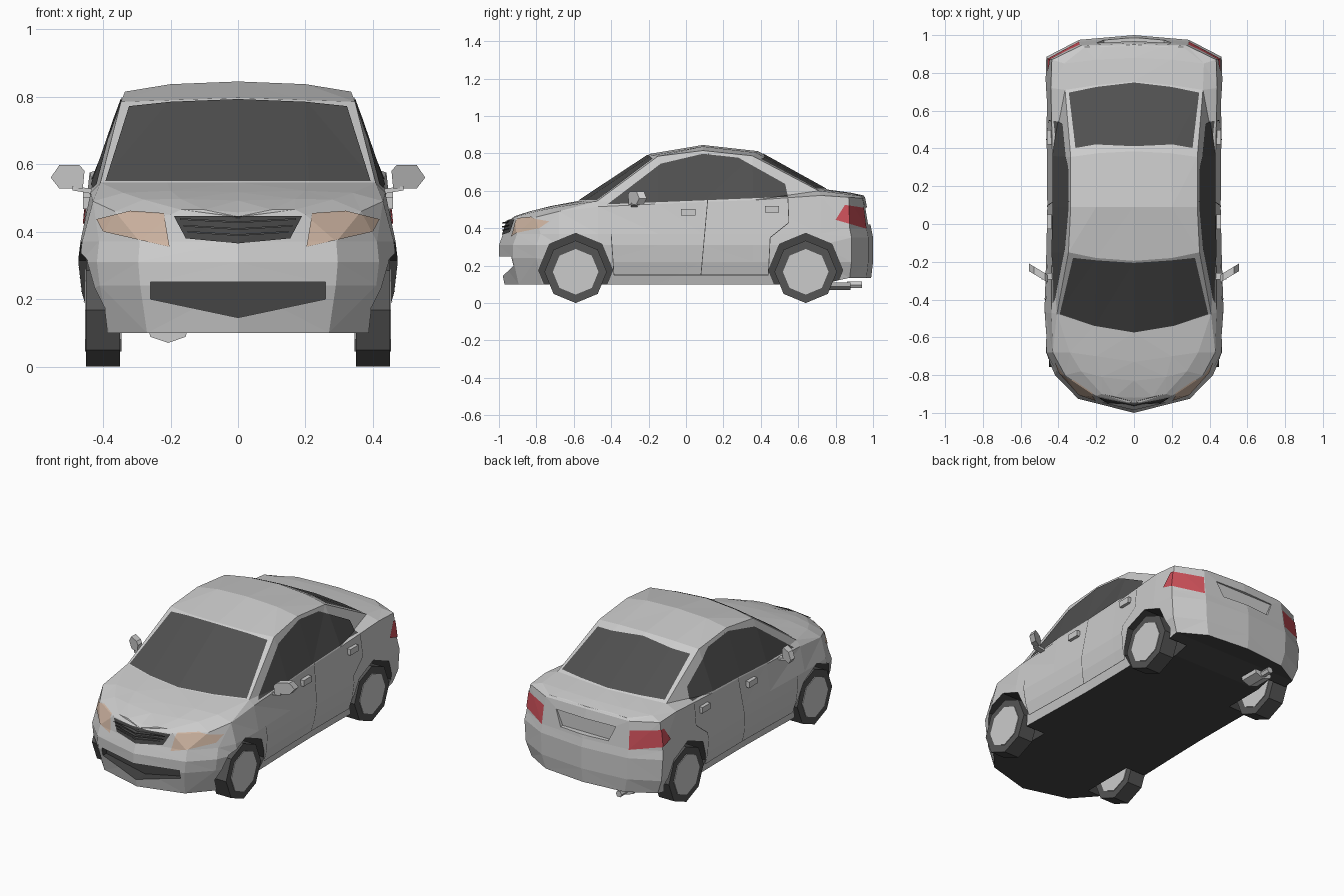
import bpy, bmesh, math
from mathutils import Vector

if "Cube" in bpy.data.objects:
    bpy.data.objects.remove(bpy.data.objects["Cube"])


def colour(name, r, g, b):
    m = bpy.data.materials.new(name)
    m.diffuse_color = (r, g, b, 1)
    m.use_nodes = True
    m.node_tree.nodes["Principled BSDF"].inputs["Base Color"].default_value = m.diffuse_color
    return m


PAINT = colour("paint", .55, .55, .55)
DARK = colour("dark_trim", .06, .06, .06)
TYRE = colour("tyre_rubber", .09, .09, .09)
GLASS = colour("tinted_glass", .08, .08, .08)
AMBER = colour("headlight_lens", .62, .46, .36)
RED = colour("tail_lens", .6, .08, .1)


def add(name, bm, *mats):
    me = bpy.data.meshes.new(name)
    bm.to_mesh(me)
    ob = bpy.data.objects.new(name, me)
    bpy.context.collection.objects.link(ob)
    for m in mats:
        me.materials.append(m)
    return ob


def prism(name, ring, depth, *mats):
    """Solid from a 3D outline pushed along a vector."""
    bm = bmesh.new()
    a = [bm.verts.new(p) for p in ring]
    b = [bm.verts.new(Vector(p) + Vector(depth)) for p in ring]
    bm.faces.new(a)
    bm.faces.new(b)
    for i in range(len(a)):
        j = (i + 1) % len(a)
        bm.faces.new((a[i], a[j], b[j], b[i]))
    bmesh.ops.recalc_face_normals(bm, faces=bm.faces)
    return add(name, bm, *mats)


def disc(name, x, y, z, r, depth, mat, n=8):
    ring = [(x - depth / 2, y + r * math.cos(i * math.tau / n), z + r * math.sin(i * math.tau / n))
            for i in range(n)]
    return prism(name, ring, (depth, 0, 0), mat)


# Body shell: rows run from nose to tail round the plan outline, stacked floor to roof
plan = [(0, -1), (.29, -.925), (.41, -.80), (.46, -.68), (.465, -.47), (.455, -.15), (.45, .09),
        (.452, .36), (.46, .72), (.455, .885), (.285, .975), (0, 1)]


def side_row(w, df, dr, zf, zm, zr):
    return [(x * w, y + (df if j < 3 else dr if j > 8 else 0), zf if j < 3 else zr if j > 8 else zm)
            for j, (x, y) in enumerate(plan)]


floor = side_row(.93, .03, -.01, .10, .10, .135)
belt = [(0, -.955, .44), (.20, -.91, .45), (.365, -.80, .46), (.43, -.68, .49), (.437, -.47, .515),
        (.435, -.15, .53), (.43, .09, .54), (.432, .36, .55), (.44, .72, .575), (.435, .87, .565),
        (.28, .945, .56), (0, .957, .565)]
rail = [(0, -.942, .444), (.17, -.90, .465), (.28, -.78, .495), (.34, -.68, .515), (.408, -.475, .545),
        (.347, -.15, .785), (.335, .09, .815), (.335, .355, .787), (.365, .71, .60), (.37, .85, .583),
        (.26, .937, .572), (0, .95, .575)]
mid = [(0, -.942, .444), (.10, -.915, .465), (.17, -.81, .497), (.20, -.70, .521), (.21, -.54, .546),
       (.20, -.18, .79), (.20, .09, .837), (.19, .375, .804), (.20, .735, .605), (.20, .87, .588),
       (.15, .937, .576), (0, .95, .575)]
spine = [(-.942, .444), (-.92, .457), (-.83, .492), (-.73, .517), (-.575, .546), (-.195, .797),
         (.09, .845), (.385, .812), (.755, .607), (.88, .59), (.937, .578), (.95, .575)]
rows = [[(0, y, z) for x, y, z in floor], floor,
        side_row(1.0, 0, 0, .24, .22, .22), side_row(1.02, 0, 0, .31, .31, .35),
        side_row(1.005, .022, -.01, .37, .37, .40),
        belt, rail, mid, [(0, y, z) for y, z in spine]]
shell = bmesh.new()
for s in (1, -1):
    grid = [[shell.verts.new((x * s, y, z)) for x, y, z in row] for row in rows]
    for i in range(len(rows) - 1):
        for j in range(len(plan) - 1):
            f = shell.faces.new((grid[i][j], grid[i][j + 1], grid[i + 1][j + 1], grid[i + 1][j]))
            f.material_index = 1 if i == 0 else 0
bmesh.ops.remove_doubles(shell, verts=shell.verts, dist=1e-4)
bmesh.ops.triangulate(shell, faces=shell.faces)
bmesh.ops.recalc_face_normals(shell, faces=shell.faces)
shell.normal_update()
body = add("body", shell, PAINT, DARK)

# Wheel arches, lower intake and plate recess cut out of the body
cutters = [disc("arch_cutter", s * .45, y, .175, .198, .3, DARK) for s in (1, -1) for y in (-.59, .64)]
intake = [(-.26, .25), (.26, .25), (.26, .20), (0, .145), (-.26, .20)]
cutters.append(prism("intake_cutter", [(x, -1.05, z) for x, z in intake], (0, .16, 0), DARK))
plate = [(-.2, .51), (.2, .51), (.16, .42), (-.16, .42)]
cutters.append(prism("plate_cutter", [(x, .952, z) for x, z in plate], (0, .1, 0), PAINT))
bpy.context.view_layer.objects.active = body
for c in cutters:
    c.hide_render = True
    m = body.modifiers.new("cut", 'BOOLEAN')
    m.operation, m.solver, m.object = 'DIFFERENCE', 'EXACT', c
    m.material_mode = 'TRANSFER'
    bpy.ops.object.modifier_apply(modifier=m.name)
    bpy.data.objects.remove(c)


def inlay(name, outline, direction, mat, off=.005):
    """Trim a copy of the shell to a convex outline seen along an axis."""
    d = Vector(direction)
    pts = [Vector((0, a, b)) if d.x else Vector((a, 0, b)) for a, b in outline]
    mean = sum(pts, Vector()) / len(pts)
    bm = shell.copy()
    bmesh.ops.delete(bm, geom=[f for f in bm.faces if f.normal.dot(d) < .15], context='FACES')
    for i, p in enumerate(pts):
        n = (pts[(i + 1) % len(pts)] - p).cross(d).normalized()
        if n.dot(mean - p) > 0:
            n = -n
        bmesh.ops.bisect_plane(bm, geom=bm.verts[:] + bm.edges[:] + bm.faces[:], plane_co=p,
                               plane_no=n, clear_outer=True)
    for f in bm.faces:
        f.material_index = 0
    bmesh.ops.translate(bm, verts=bm.verts, vec=d * off)
    return add(name, bm, mat)


def seam(name, p, q, s):
    p, q = Vector(p), Vector(q)
    w = (q - p).orthogonal().normalized() * .002
    inlay(name, [p + w, q + w, q - w, p - w], (s, 0, 0), DARK, .002)


FRONT, BACK = (0, -1, 0), (0, 1, 0)
# Windscreen, rear window and grille
inlay("windscreen", [(-.393, .55), (.393, .55), (.323, .772), (.2, .785), (0, .793), (-.2, .785),
                     (-.323, .772)], FRONT, GLASS)
inlay("rear_window", [(-.345, .613), (.345, .613), (.31, .77), (0, .80), (-.31, .77)], BACK, GLASS)
inlay("grille", [(-.19, .446), (.19, .446), (.155, .38), (0, .365), (-.155, .38)], FRONT, DARK)
for k, (z, w) in enumerate(((.425, .172), (.405, .162), (.387, .15))):
    ring = [(-w, -.945, z + .01), (0, -.985, z), (w, -.945, z + .01), (0, -.955, z)]
    prism(f"grille_slat_{k}", ring, (0, 0, .005), TYRE)

for s, tag in ((1, "left"), (-1, "right")):
    side = (s, 0, 0)
    # Lamps and side glass
    inlay(f"headlight_{tag}", [(s * .42, .437), (s * .32, .462), (s * .22, .455), (s * .203, .355),
                               (s * .40, .40)], FRONT, AMBER)
    inlay(f"tail_light_{tag}", [(.80, .445), (.85, .525), (.98, .505), (.99, .39)], side, RED)
    inlay(f"side_window_{tag}", [(-.42, .528), (-.135, .745), (.09, .798), (.28, .777), (.53, .637),
                                 (.545, .568)], side, GLASS)
    # Door seams
    for k, (p, q) in enumerate((((-.40, .37), (-.385, .15)), ((.12, .80), (.115, .54)),
                                ((.115, .54), (.08, .15)), ((.545, .56), (.55, .43)),
                                ((.55, .43), (.45, .35)), ((.45, .35), (.44, .15)),
                                ((-.385, .15), (.44, .15)))):
        seam(f"door_seam_{tag}_{k}", p, q, s)
    # Door handles
    for y, z in ((.012, .485), (.46, .502)):
        ring = [(s * .435, y + a, z + b) for a, b in ((-.038, -.018), (.038, -.018), (.038, .018), (-.038, .018))]
        prism(f"door_handle_{tag}", ring, (s * .025, 0, 0), PAINT)
    # Door mirror with its stalk
    head = [(.455, .58), (.47, .597), (.53, .597), (.555, .56), (.53, .528), (.46, .528)]
    prism(f"mirror_{tag}", [(s * x, -.31 + (x - .455) * .6, z) for x, z in head], (0, .04, 0), PAINT)
    prism(f"mirror_stalk_{tag}", [(s * x, -.295, z) for x, z in ((.42, .525), (.49, .535), (.49, .522), (.42, .51))],
          (0, .035, 0), PAINT)
    # Wheels
    for y, end in ((-.59, "front"), (.64, "rear")):
        disc(f"tyre_{end}_{tag}", s * .40, y, .167, .167, .10, TYRE)
        disc(f"hub_{end}_{tag}", s * .40, y, .167, .122, .108, None)

# Exhaust box and tail pipe
box = [(-.265, .11), (-.15, .11), (-.155, .088), (-.207, .07), (-.26, .088)]
prism("exhaust_box", [(x, .76, z) for x, z in box], (0, .12, 0), None)
pipe = [(-.207 + .02 * math.cos(i * math.tau / 6), .86, .097 + .02 * math.sin(i * math.tau / 6)) for i in range(6)]
prism("exhaust_pipe", pipe, (0, .08, 0), None)
shell.free()
